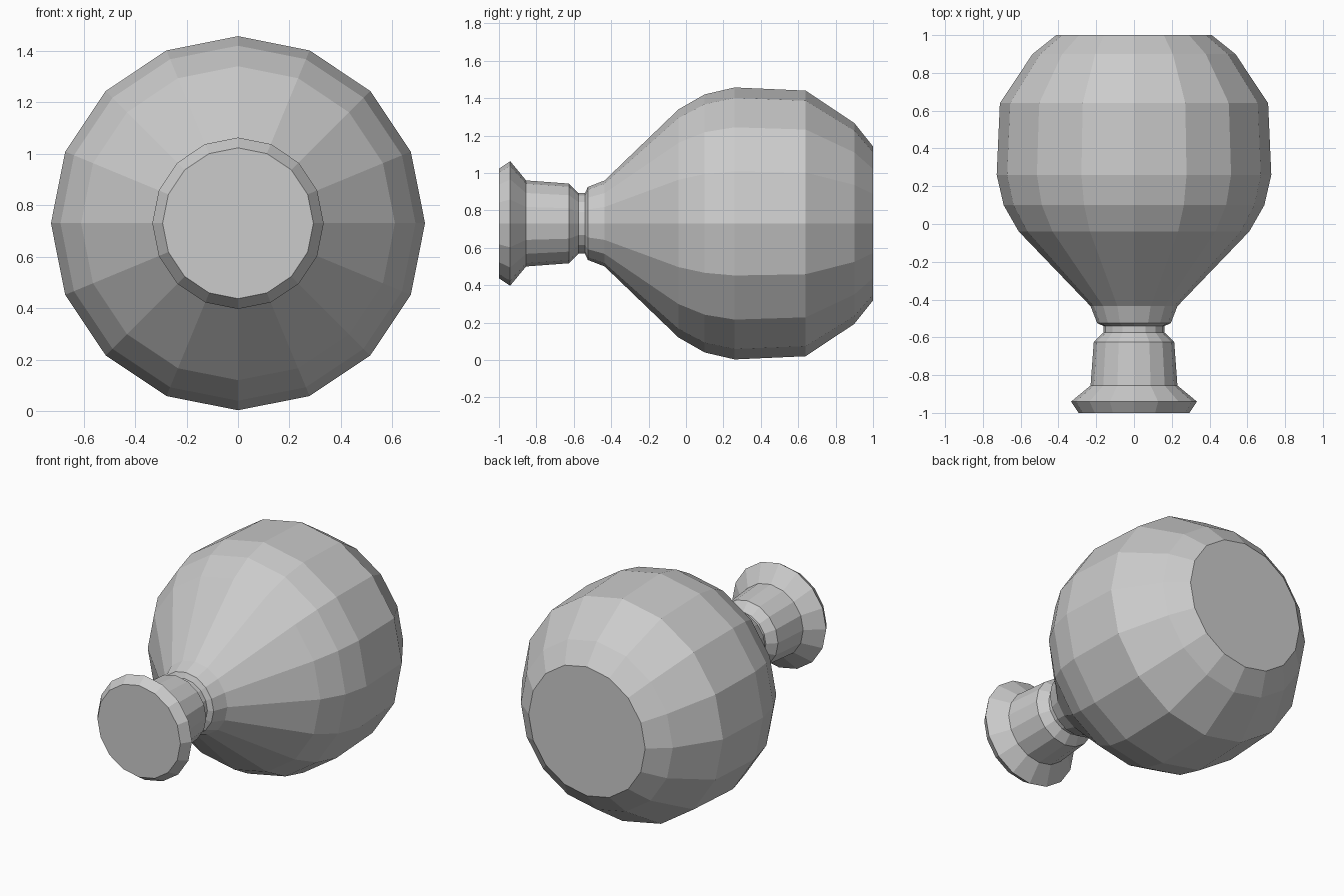
import bpy, bmesh, math

if "Cube" in bpy.data.objects:
    bpy.data.objects.remove(bpy.data.objects["Cube"])

SIDES, AXIS_Z = 16, 0.73

grey = bpy.data.materials.new("plain_grey")
grey.diffuse_color = (0.6, 0.6, 0.6, 1)
grey.use_nodes = True
grey.node_tree.nodes["Principled BSDF"].inputs["Base Color"].default_value = grey.diffuse_color

# Lathe profile from the stopper end to the flat base: (y, radius)
profile = [(-1.0, 0.293), (-0.94, 0.333), (-0.855, 0.23), (-0.625, 0.213),
           (-0.575, 0.162), (-0.54, 0.162), (-0.525, 0.195), (-0.435, 0.23),
           (-0.04, 0.61), (0.10, 0.69), (0.26, 0.727), (0.64, 0.71),
           (0.90, 0.537), (1.0, 0.412)]


def lathe(name, points):
    """Closed, flat-shaded solid of revolution about the y axis."""
    bm = bmesh.new()
    rings = []
    for y, r in points:
        rings.append([bm.verts.new((r * math.sin(a), y, AXIS_Z + r * math.cos(a)))
                      for a in (2 * math.pi * i / SIDES for i in range(SIDES))])
    for a, b in zip(rings, rings[1:]):
        for i in range(SIDES):
            j = (i + 1) % SIDES
            bm.faces.new((a[i], a[j], b[j], b[i]))
    bm.faces.new(rings[0])
    bm.faces.new(rings[-1])
    bmesh.ops.recalc_face_normals(bm, faces=bm.faces)
    mesh = bpy.data.meshes.new(name)
    bm.to_mesh(mesh)
    bm.free()
    mesh.materials.append(grey)
    obj = bpy.data.objects.new(name, mesh)
    bpy.context.collection.objects.link(obj)
    return obj


# Round flask with a flared neck, lying on its side
lathe("flask", profile)
